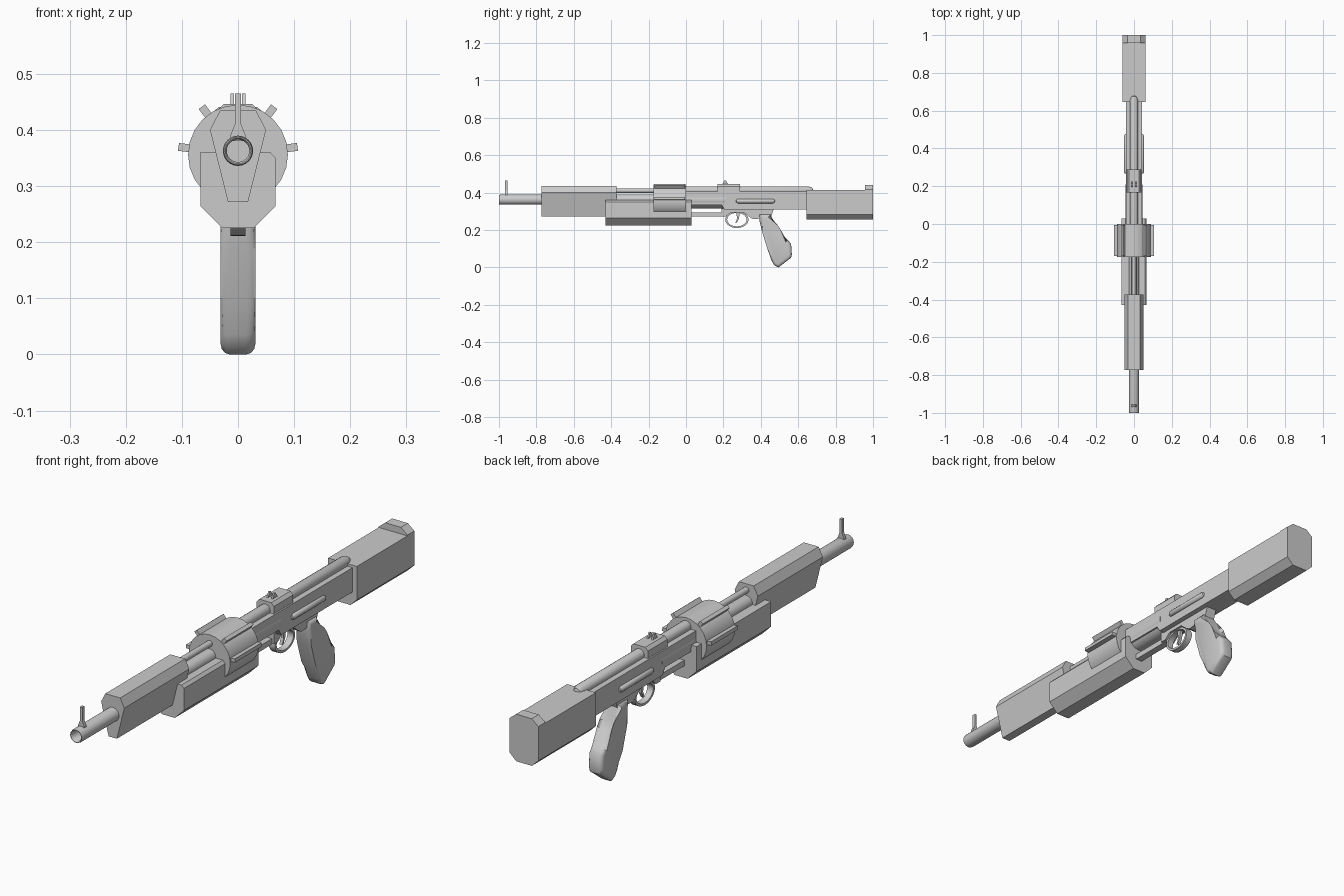
import bpy, bmesh, math
from mathutils import Matrix, Vector

if "Cube" in bpy.data.objects:
    bpy.data.objects.remove(bpy.data.objects["Cube"])


def finish(name, bm, smooth=False):
    bmesh.ops.recalc_face_normals(bm, faces=bm.faces)
    me = bpy.data.meshes.new(name)
    bm.to_mesh(me)
    bm.free()
    ob = bpy.data.objects.new(name, me)
    bpy.context.collection.objects.link(ob)
    if smooth:
        bpy.ops.object.select_all(action='DESELECT')
        ob.select_set(True)
        bpy.context.view_layer.objects.active = ob
        bpy.ops.object.shade_smooth_by_angle(angle=math.radians(35))
    return ob


def prism(name, pts, axis, lo, hi, bevel=0.0):
    """Extrude a profile: axis 'y' takes (x, z) points, axis 'x' takes (y, z)."""
    bm = bmesh.new()
    put = (lambda p, d: (p[0], d, p[1])) if axis == 'y' else (lambda p, d: (d, p[0], p[1]))
    a = [bm.verts.new(put(p, lo)) for p in pts]
    b = [bm.verts.new(put(p, hi)) for p in pts]
    caps = [bm.faces.new(a), bm.faces.new(b[::-1])]
    n = len(pts)
    for i in range(n):
        j = (i + 1) % n
        bm.faces.new((a[i], b[i], b[j], a[j]))
    if bevel:
        rim = [e for f in caps for e in f.edges]
        bmesh.ops.bevel(bm, geom=rim, offset=bevel, segments=3, profile=0.5,
                        affect='EDGES', clamp_overlap=True)
    return finish(name, bm, bevel > 0)


def mirrored(half):
    """Close a right-half cross-section across x = 0."""
    return half + [(-x, z) for x, z in reversed(half)]


def lathe(name, rings, x, z, sides=24):
    """Spin (radius, y) rings about a lengthwise axis; radius 0 closes an end."""
    bm = bmesh.new()
    loops = []
    for r, y in rings:
        if r == 0:
            loops.append([bm.verts.new((x, y, z))] * sides)
        else:
            loops.append([bm.verts.new((x + r * math.cos(t), y, z + r * math.sin(t)))
                          for t in (2 * math.pi * k / sides for k in range(sides))])
    for p, q in zip(loops, loops[1:]):
        for i in range(sides):
            j = (i + 1) % sides
            bm.faces.new(list(dict.fromkeys((p[i], p[j], q[j], q[i]))))
    return finish(name, bm, True)


def rod(name, r, y0, y1, x, z, sides=24):
    return lathe(name, [(0, y0), (r, y0), (r, y1), (0, y1)], x, z, sides)


def box(name, size, loc, rot=0.0):
    bm = bmesh.new()
    m = Matrix.Translation(loc) @ Matrix.Rotation(-rot, 4, 'Y') @ Matrix.Diagonal((*size, 1))
    bmesh.ops.create_cube(bm, size=1, matrix=m)
    return finish(name, bm)


# Barrel with hollow muzzle, and the rod above it
lathe("barrel", [(0, -0.9), (0.020, -0.9), (0.020, -0.995), (0.023, -1.0), (0.025, -1.0),
                 (0.027, -0.99), (0.027, 0.0), (0, 0.0)], 0, 0.363)
rod("upper_rod", 0.012, -0.40, -0.15, 0, 0.411, 16)

# Front sight post, flared at its foot
prism("front_sight", mirrored([(0.013, 0.38), (0.013, 0.392), (0.005, 0.412), (0.005, 0.465)]),
      'y', -0.968, -0.955)

# Handguard and lower housing
prism("handguard", mirrored([(0.018, 0.272), (0.05, 0.40), (0.032, 0.435)]), 'y', -0.773, -0.372)
prism("lower_housing", [(0.028, 0.225), (0.067, 0.264), (0.067, 0.35), (0.057, 0.361),
                        (-0.067, 0.361), (-0.067, 0.264), (-0.028, 0.225)], 'y', -0.43, 0.03)

# Drum with four raised ribs
DRUM_Z = 0.356
rod("drum", 0.089, -0.175, 0.0, 0, DRUM_Z, 24)
for deg in (7.5, 53, 127, 172.5):
    t = math.radians(deg)
    box("drum_rib", (0.03, 0.165, 0.014),
        (0.092 * math.cos(t), -0.087, DRUM_Z + 0.092 * math.sin(t)), t)

# Receiver, its rounded nose and top tube
prism("receiver", [(-0.01, 0.335), (0.19, 0.335), (0.205, 0.31), (0.65, 0.31), (0.65, 0.405),
                   (-0.01, 0.405)], 'x', -0.043, 0.043)
rod("receiver_nose", 0.045, -0.01, 0.21, 0, 0.361)
lathe("top_tube", [(0, -0.01), (0.022, -0.01), (0.022, 0.655), (0.014, 0.675), (0, 0.68)],
      0, 0.412, 16)

# Side bars with rounded ends
for s in (-1, 1):
    lathe("side_bar", [(0, 0.266), (0.008, 0.269), (0.012, 0.278), (0.012, 0.464),
                       (0.008, 0.473), (0, 0.476)], s * 0.042, 0.355, 12)

# Rear sight base and notch prongs
prism("rear_sight_base", mirrored([(0.037, 0.40), (0.037, 0.434), (0.026, 0.446)]),
      'y', 0.168, 0.288)
for s in (-1, 1):
    prism("rear_sight_prong", [(0.192, 0.44), (0.228, 0.44), (0.213, 0.465), (0.205, 0.465)],
          'x', s * 0.010 - 0.003, s * 0.010 + 0.003)

# Lower bar, trigger housing, trigger
box("lower_bar", (0.028, 0.20, 0.022), (0, 0.115, 0.283))
prism("trigger_housing", [(0.19, 0.315), (0.19, 0.274), (0.215, 0.274), (0.24, 0.295),
                          (0.31, 0.295), (0.34, 0.27), (0.36, 0.258), (0.395, 0.262),
                          (0.455, 0.272), (0.47, 0.315)], 'x', -0.022, 0.022)
prism("trigger", [(0.268, 0.30), (0.288, 0.30), (0.283, 0.26), (0.270, 0.237),
                  (0.264, 0.238), (0.273, 0.262)], 'x', -0.006, 0.006)

# Trigger guard: oval band
bm = bmesh.new()
rings = []
N = 28
for k in range(N):
    t = 2 * math.pi * k / N
    c, s = math.cos(t), math.sin(t)
    rings.append([bm.verts.new((x, 0.272 + a * c, 0.256 + b * s))
                  for x, a, b in ((-0.013, 0.062, 0.045), (0.013, 0.062, 0.045),
                                  (0.013, 0.052, 0.036), (-0.013, 0.052, 0.036))])
for k in range(N):
    p, q = rings[k], rings[(k + 1) % N]
    for i in range(4):
        j = (i + 1) % 4
        bm.faces.new((p[i], p[j], q[j], q[i]))
finish("trigger_guard", bm, True)

# Pistol grip with softened sides
prism("grip", [(0.392, 0.285), (0.393, 0.25), (0.407, 0.19), (0.435, 0.10), (0.458, 0.035),
               (0.472, 0.012), (0.494, 0.0), (0.562, 0.052), (0.566, 0.07), (0.562, 0.125),
               (0.545, 0.147), (0.492, 0.195), (0.475, 0.22), (0.452, 0.285)],
      'x', -0.031, 0.031, bevel=0.016)

# Stock and butt cap
prism("stock", mirrored([(0.034, 0.257), (0.062, 0.284), (0.062, 0.415)]), 'y', 0.645, 1.0)
prism("butt_cap", mirrored([(0.062, 0.41), (0.062, 0.418), (0.034, 0.441)]), 'y', 0.957, 1.0)
